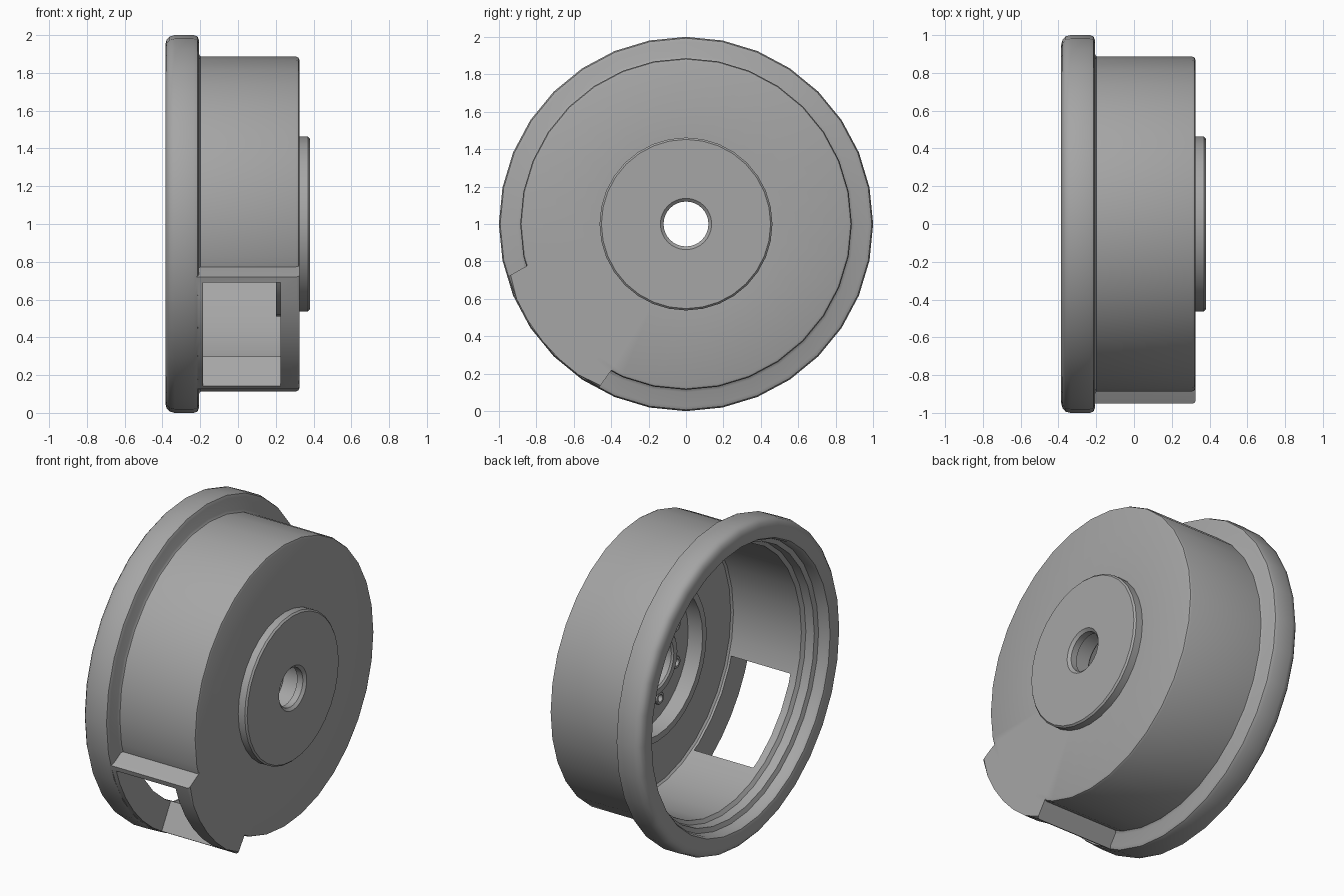
import bpy, bmesh, math

if "Cube" in bpy.data.objects:
    bpy.data.objects.remove(bpy.data.objects["Cube"])

SEG = 32          # sides of the large turned surfaces
CZ = 1.0          # height of the turning axis (runs along x)

grey = bpy.data.materials.new("mid_grey")
grey.diffuse_color = (0.38, 0.38, 0.38, 1)
grey.use_nodes = True
grey.node_tree.nodes["Principled BSDF"].inputs["Base Color"].default_value = grey.diffuse_color


def polar(x, r, deg, cy=0.0, cz=CZ):
    a = math.radians(deg)
    return (x, cy + r * math.cos(a), cz + r * math.sin(a))


def make_object(name, bm):
    bmesh.ops.recalc_face_normals(bm, faces=bm.faces)
    mesh = bpy.data.meshes.new(name)
    bm.to_mesh(mesh)
    bm.free()
    mesh.materials.append(grey)
    ob = bpy.data.objects.new(name, mesh)
    bpy.context.collection.objects.link(ob)
    return ob


def add_lathe(bm, profile, seg, cy=0.0, cz=CZ):
    """Turn a closed (x, radius) outline around an axis along x."""
    rings = [[bm.verts.new(polar(x, r, 360 * i / seg, cy, cz)) for x, r in profile]
             for i in range(seg)]
    n = len(profile)
    for i in range(seg):
        a, b = rings[i], rings[(i + 1) % seg]
        for j in range(n):
            k = (j + 1) % n
            bm.faces.new((a[j], a[k], b[k], b[j]))


def sector(name, x0, x1, outline, bevel=0.0):
    """Extrude an (angle, radius) outline along x, rounding its outer end edges."""
    bm = bmesh.new()
    lo = [bm.verts.new(polar(x0, r, a)) for a, r in outline]
    hi = [bm.verts.new(polar(x1, r, a)) for a, r in outline]
    bm.faces.new(lo)
    bm.faces.new(hi)
    n = len(outline)
    for i in range(n):
        j = (i + 1) % n
        bm.faces.new((lo[i], lo[j], hi[j], hi[i]))
    if bevel:
        edges = [e for e in bm.edges if all(
            v.co.x > x1 - 1e-5 and math.hypot(v.co.y, v.co.z - CZ) > 0.95 for v in e.verts)]
        bmesh.ops.bevel(bm, geom=edges, offset=bevel, segments=2, profile=0.5,
                        affect='EDGES')
    return make_object(name, bm)


def arc(a0, a1, r, n):
    return [(a0 + (a1 - a0) * i / n, r) for i in range(n + 1)]


def boolean(target, tool, operation):
    mod = target.modifiers.new("bool", 'BOOLEAN')
    mod.object, mod.operation, mod.solver = tool, operation, 'EXACT'
    bpy.context.view_layer.objects.active = target
    bpy.ops.object.modifier_apply(modifier=mod.name)
    bpy.data.objects.remove(tool)


def smooth(ob):
    bpy.ops.object.select_all(action='DESELECT')
    ob.select_set(True)
    bpy.context.view_layer.objects.active = ob
    bpy.ops.object.shade_smooth_by_angle(angle=math.radians(35))


# drum housing: flange, wall, end face, boss, hub and bore in one outline
profile = [
    # rounded flange
    (-0.385, 0.90), (-0.385, 0.95), (-0.378, 0.975), (-0.362, 0.993), (-0.335, 1.0),
    (-0.235, 1.0), (-0.215, 0.993), (-0.207, 0.975), (-0.207, 0.90), (-0.198, 0.886),
    # wall and end face
    (0.308, 0.886), (0.320, 0.881), (0.325, 0.868),
    # raised boss and centre hole
    (0.325, 0.462), (0.370, 0.462), (0.380, 0.452),
    (0.380, 0.137), (0.365, 0.120), (0.325, 0.120),
    # inner hub, recess and raised ring
    (0.325, 0.155), (0.210, 0.155), (0.200, 0.165), (0.200, 0.200), (0.210, 0.210),
    (0.300, 0.210), (0.300, 0.450), (0.200, 0.450), (0.200, 0.490), (0.250, 0.490),
    # floor, bore and stepped mouth
    (0.250, 0.800), (0.240, 0.812), (-0.230, 0.812), (-0.245, 0.835), (-0.300, 0.840),
    (-0.310, 0.868), (-0.365, 0.872), (-0.380, 0.882),
]
bm = bmesh.new()
add_lathe(bm, profile, SEG)
housing = make_object("drum_housing", bm)

# thick pad on the lower front of the wall, with slanted ends
pad_outline = [(194.5, 0.85), (195.0, 0.895)] + arc(196.4, 242.0, 0.99, 6) \
    + [(242.8, 0.895), (243.2, 0.85)] + arc(243.2, 194.5, 0.85, 6)[1:-1]
pad = sector("window_pad", -0.25, 0.325, pad_outline, bevel=0.014)
boolean(housing, pad, 'UNION')

# window cut through pad and wall
window = sector("window_cutter", -0.185, 0.225,
                arc(198.3, 240.3, 1.15, 6) + arc(240.3, 198.3, 0.70, 6))
boolean(housing, window, 'DIFFERENCE')
smooth(housing)

# small hollow studs standing around the hub in the recess
bm = bmesh.new()
for i in range(8):
    _, y, z = polar(0, 0.30, 22.5 + 45 * i)
    add_lathe(bm, [(0.305, 0.040), (0.262, 0.040), (0.257, 0.035), (0.257, 0.022),
                   (0.305, 0.022)], 16, y, z)
studs = make_object("recess_studs", bm)
smooth(studs)
